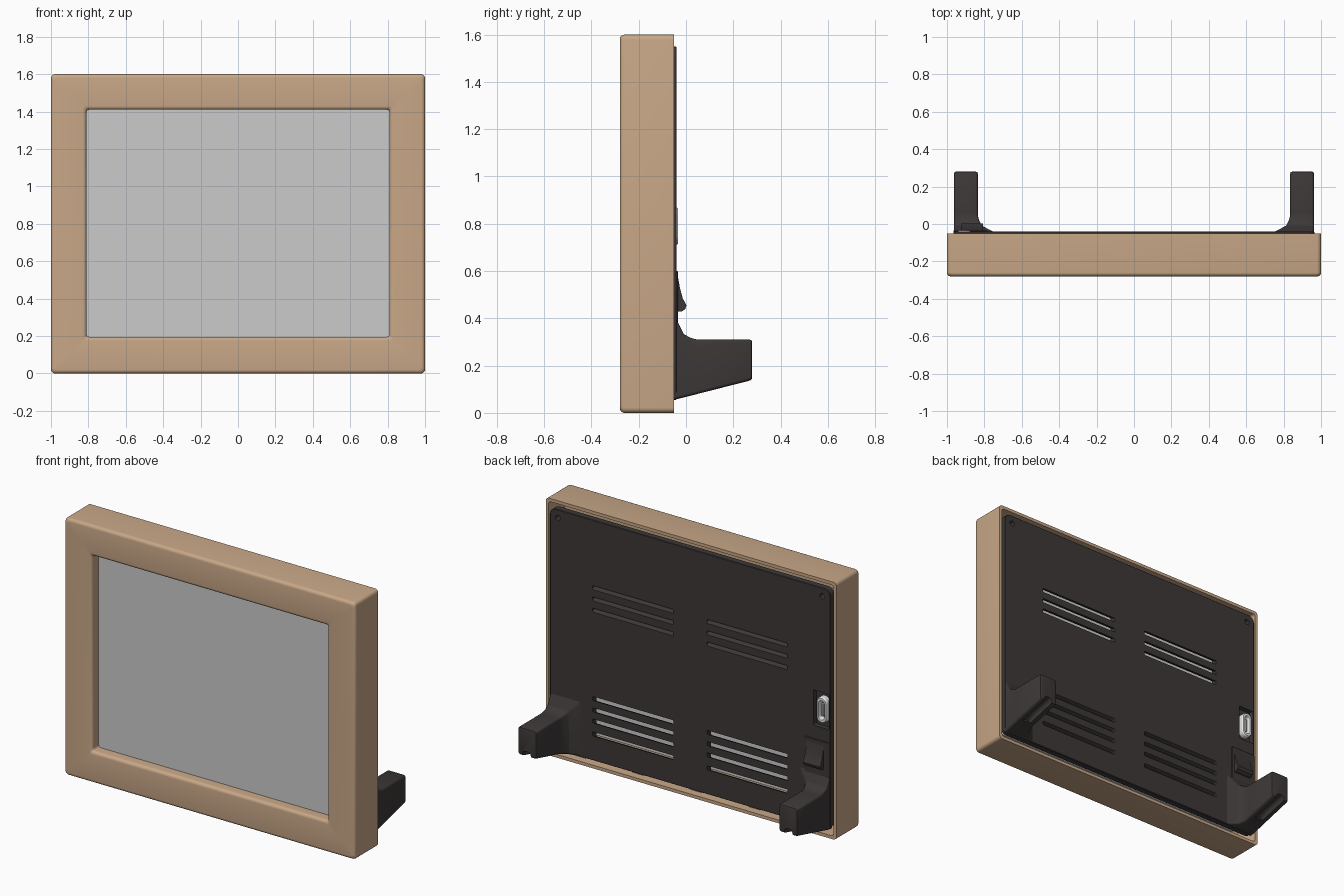
import bpy
import bmesh
from math import pi, sin, cos, radians

cube = bpy.data.objects.get("Cube")
if cube:
    bpy.data.objects.remove(cube, do_unlink=True)


def material(name, rgb):
    m = bpy.data.materials.new(name)
    m.use_nodes = True
    m.diffuse_color = (*rgb, 1)
    m.node_tree.nodes["Principled BSDF"].inputs["Base Color"].default_value = (*rgb, 1)
    return m


TAN = material("tan_wood", (0.58, 0.39, 0.245))
GREY = material("screen_grey", (0.60, 0.60, 0.60))
DARK = material("dark_plastic", (0.047, 0.039, 0.039))
LIGHT = material("socket_white", (0.80, 0.80, 0.80))


def finish(name, bm, mat):
    bmesh.ops.recalc_face_normals(bm, faces=bm.faces)
    me = bpy.data.meshes.new(name)
    bm.to_mesh(me)
    bm.free()
    me.materials.append(mat)
    me.shade_smooth()
    me.set_sharp_from_angle(angle=radians(30))
    ob = bpy.data.objects.new(name, me)
    bpy.context.collection.objects.link(ob)
    return ob


def add_loft(bm, rings, closed=False, n=5):
    """Skin rounded rectangles (cx, cz, half width, half height, radius, y)."""
    loops = []
    for cx, cz, hw, hh, r, y in rings:
        loop = []
        for k, (sx, sz) in enumerate([(1, 1), (-1, 1), (-1, -1), (1, -1)]):
            for i in range(n + 1):
                a = (k + i / n) * pi / 2
                loop.append(bm.verts.new((cx + sx * (hw - r) + r * cos(a), y,
                                          cz + sz * (hh - r) + r * sin(a))))
        loops.append(loop)
    pairs = list(zip(loops, loops[1:]))
    if closed:
        pairs.append((loops[-1], loops[0]))
    else:
        bm.faces.new(loops[0])
        bm.faces.new(loops[-1])
    for a, b in pairs:
        for i in range(len(a)):
            j = (i + 1) % len(a)
            bm.faces.new((a[i], a[j], b[j], b[i]))


def loft(name, mat, rings, closed=False):
    bm = bmesh.new()
    add_loft(bm, rings, closed)
    return finish(name, bm, mat)


def slab(name, mat, x, z, hw, hh, r, y0, y1, b=0.003):
    """Rounded plate with a softened back edge."""
    return loft(name, mat, [(x, z, hw, hh, r, y0), (x, z, hw, hh, r, y1 - b),
                            (x, z, hw - b, hh - b, r - b / 2, y1)])


def cut(ob, cutter_lofts):
    bm = bmesh.new()
    for rings in cutter_lofts:
        add_loft(bm, rings)
    cutter = finish("cutter", bm, DARK)
    cutter.hide_render = True
    mod = ob.modifiers.new("cut", "BOOLEAN")
    mod.object = cutter
    mod.solver = "EXACT"
    graph = bpy.context.evaluated_depsgraph_get()
    me = bpy.data.meshes.new_from_object(ob.evaluated_get(graph))
    ob.modifiers.clear()
    ob.data = me
    while len(me.materials) > 1:
        me.materials.pop()
    me.polygons.foreach_set("material_index", [0] * len(me.polygons))
    me.shade_smooth()
    me.set_sharp_from_angle(angle=radians(30))
    bpy.data.objects.remove(cutter, do_unlink=True)


# Hollow picture frame: outer wall, rounded front, opening, inner cavity
MID = 0.8
B = 0.02
arc = [i * pi / 10 for i in range(6)]
rings = [(0, MID, 1, MID, 0.022, -0.05)]
rings += [(0, MID, 1 - B + B * cos(a), MID - B + B * cos(a), 0.022,
           -0.26 - B * sin(a)) for a in arc]
rings += [(0, 0.803, 0.81 + B - B * sin(a), 0.607 + B - B * sin(a), 0.015,
           -0.26 - B * cos(a)) for a in arc]
rings += [(0, 0.803, 0.81, 0.607, 0.015, -0.205),
          (0, MID, 0.98, 0.78, 0.015, -0.205),
          (0, MID, 0.98, 0.78, 0.015, -0.05)]
loft("frame", TAN, rings, closed=True)

# Small clips along the inside of the frame's top and bottom walls
bm = bmesh.new()
for x in (-0.8, -0.4, 0, 0.4, 0.8):
    for z in (0.03, 1.57):
        add_loft(bm, [(x, z, 0.04, 0.015, 0.002, y) for y in (-0.16, -0.1)])
finish("frame_clips", bm, TAN)

# Display panel
loft("screen", GREY, [(0, 0.803, 0.93, 0.67, 0.01, y) for y in (-0.212, -0.19)])

# Back plate with slanted vents, screw holes and a socket window
plate = slab("back_plate", DARK, 0, 0.8025, 0.965, 0.7475, 0.04, -0.08, -0.04)
cutters = []
for side in (-1, 1):
    for heights, slope in (((1.13, 1.06, 0.99), 1), ((0.44, 0.37, 0.30, 0.22), -1)):
        for z in heights:
            cutters.append([(side * 0.393, z + slope * dz, 0.278, 0.0125, 0.006, y)
                            for dz, y in ((0.028, -0.1), (-0.005, -0.03))])
    cutters.append([(side * 0.91, 1.498, 0.017, 0.017, 0.0169, y) for y in (-0.1, -0.03)])
cutters.append([(-0.903, 0.79, 0.053, 0.11, 0.005, y) for y in (-0.1, -0.03)])
cut(plate, cutters)

# Power socket sitting in its window
slab("socket_board", DARK, -0.9, 0.79, 0.06, 0.12, 0.006, -0.085, -0.07)
loft("socket", LIGHT, [(-0.908, 0.79, w, h, w * 0.98, y) for w, h, y in (
    (0.036, 0.08, -0.072), (0.036, 0.08, -0.042), (0.031, 0.075, -0.034),
    (0.02, 0.06, -0.034), (0.017, 0.057, -0.04), (0.017, 0.057, -0.072))], closed=True)
slab("socket_tongue", LIGHT, -0.908, 0.79, 0.006, 0.04, 0.004, -0.072, -0.042)

# Rocker switch
slab("switch_housing", DARK, -0.877, 0.49, 0.088, 0.11, 0.008, -0.05, -0.034)
bm = bmesh.new()
profile = [(-0.045, 0.58), (-0.034, 0.575), (-0.026, 0.53), (-0.014, 0.485),
           (0.002, 0.455), (-0.004, 0.438), (-0.02, 0.428), (-0.045, 0.428)]
sides = [[bm.verts.new((x, y, z)) for y, z in profile] for x in (-0.924, -0.806)]
for s in sides:
    bm.faces.new(s)
for i in range(len(profile)):
    j = (i + 1) % len(profile)
    bm.faces.new((sides[0][i], sides[0][j], sides[1][j], sides[1][i]))
finish("switch_rocker", bm, DARK)


# Feet: flared at the plate, sloped underneath, grooved below the tip
def foot_ring(side, y, flare=0.0, shrink=0.0):
    inner, outer = 0.835 - flare * 0.08 + shrink, 0.962 - shrink
    top = 0.31 + flare * 0.085 - shrink
    low = 0.055 + max(0, y + 0.05) * 0.255 + shrink
    return (side * (inner + outer) / 2, (top + low) / 2, (outer - inner) / 2,
            (top - low) / 2, 0.014, y)


for side, name in ((1, "left_foot"), (-1, "right_foot")):
    rings = [foot_ring(side, -0.06, 1)]
    rings += [foot_ring(side, -0.04 + 0.1 * sin(a), 1 - sin(a) if a == 0 else 1 - (1 - (1 - sin(a)) ** 2) ** 0.5)
              for a in arc]
    rings += [foot_ring(side, 0.27), foot_ring(side, 0.277, 0, 0.003),
              foot_ring(side, 0.28, 0, 0.01)]
    foot = loft(name, DARK, rings)
    cut(foot, [[(side * 0.9, z, 0.028, 0.04, 0.02, y)
                for z, y in ((0.06, 0.08), (0.09, 0.13), (0.135, 0.3))]])
